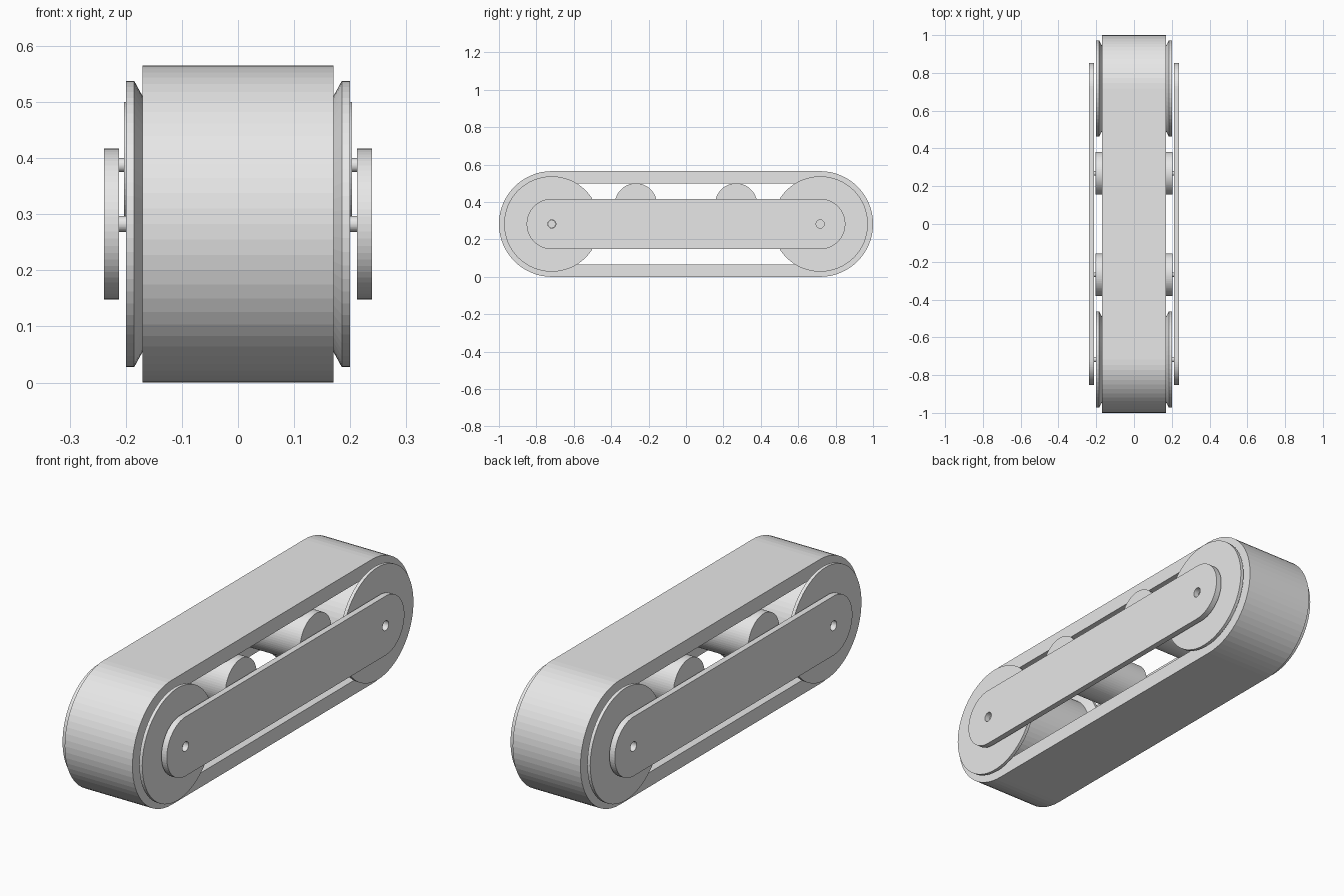
import bpy, bmesh
from math import pi, cos, sin

cube = bpy.data.objects.get("Cube")
if cube:
    bpy.data.objects.remove(cube, do_unlink=True)

AXLE_Y, AXLE_Z = 0.7175, 0.2825   # wheel centres
SEGMENTS = 64

grey = bpy.data.materials.new("light_grey")
grey.use_nodes = True
grey.diffuse_color = (0.8, 0.8, 0.8, 1)
grey.node_tree.nodes["Principled BSDF"].inputs["Base Color"].default_value = (0.8, 0.8, 0.8, 1)


def finish(name, bm):
    bmesh.ops.recalc_face_normals(bm, faces=bm.faces[:])
    mesh = bpy.data.meshes.new(name)
    bm.to_mesh(mesh)
    bm.free()
    mesh.materials.append(grey)
    obj = bpy.data.objects.new(name, mesh)
    bpy.context.collection.objects.link(obj)
    return obj


def circle(y, z, radius, count):
    return [(y + radius * cos(2 * pi * i / count), z + radius * sin(2 * pi * i / count))
            for i in range(count)]


def stadium(radius):
    """Rounded bar outline running between the two wheel centres."""
    half = SEGMENTS // 2
    points = []
    for side in (1, -1):
        for i in range(half + 1):
            a = -pi / 2 + pi * i / half
            points.append((side * (AXLE_Y + radius * cos(a)), AXLE_Z + side * radius * sin(a)))
    return points


def slab(name, loops, x0, x1):
    """Fill an outline with holes and extrude it along x."""
    bm = bmesh.new()
    for loop in loops:
        verts = [bm.verts.new((x0, y, z)) for y, z in loop]
        for a, b in zip(verts, verts[1:] + verts[:1]):
            bm.edges.new((a, b))
    bmesh.ops.triangle_fill(bm, use_beauty=True, edges=bm.edges[:], normal=(1, 0, 0))
    result = bmesh.ops.extrude_face_region(bm, geom=bm.faces[:], use_keep_orig=True)
    moved = [g for g in result["geom"] if isinstance(g, bmesh.types.BMVert)]
    bmesh.ops.translate(bm, verts=moved, vec=(x1 - x0, 0, 0))
    return finish(name, bm)


def lathe(name, profile, y, z, count=SEGMENTS):
    """Turn an (x, radius) profile around an axle parallel to x."""
    bm = bmesh.new()
    rings = [[bm.verts.new((x, py, pz)) for py, pz in circle(y, z, r, count)] for x, r in profile]
    for low, high in zip(rings, rings[1:]):
        for i in range(count):
            j = (i + 1) % count
            bm.faces.new((low[i], low[j], high[j], high[i]))
    bm.faces.new(rings[0])
    bm.faces.new(rings[-1])
    return finish(name, bm)


def mirrored(half):
    return [(-x, r) for x, r in reversed(half)] + half


# Belt
slab("belt", [stadium(0.2825), stadium(0.2175)], -0.17, 0.17)

# Flanged wheels
wheel = mirrored([(0.164, 0.217), (0.185, 0.255), (0.2, 0.255)])
for end, y in (("front", -AXLE_Y), ("rear", AXLE_Y)):
    lathe(end + "_wheel", wheel, y, AXLE_Z)

# Hollow-ended axle of the front wheel
lathe("front_axle", mirrored([(0.2, 0.014), (0.214, 0.014), (0.214, 0.0205)]), -AXLE_Y, AXLE_Z, 32)

# Support rollers with thin pins
for end, y in (("front", -0.268), ("rear", 0.268)):
    lathe(end + "_roller", mirrored([(0.203, 0.1125), (0.203, 0.0125), (0.212, 0.0125)]), y, 0.3875)

# Side plates with axle holes
holes = [circle(y, AXLE_Z, 0.022, 32) for y in (-AXLE_Y, AXLE_Y)]
for side, x0, x1 in (("left", 0.212, 0.239), ("right", -0.239, -0.212)):
    slab(side + "_side_plate", [stadium(0.1345)] + holes, x0, x1)
